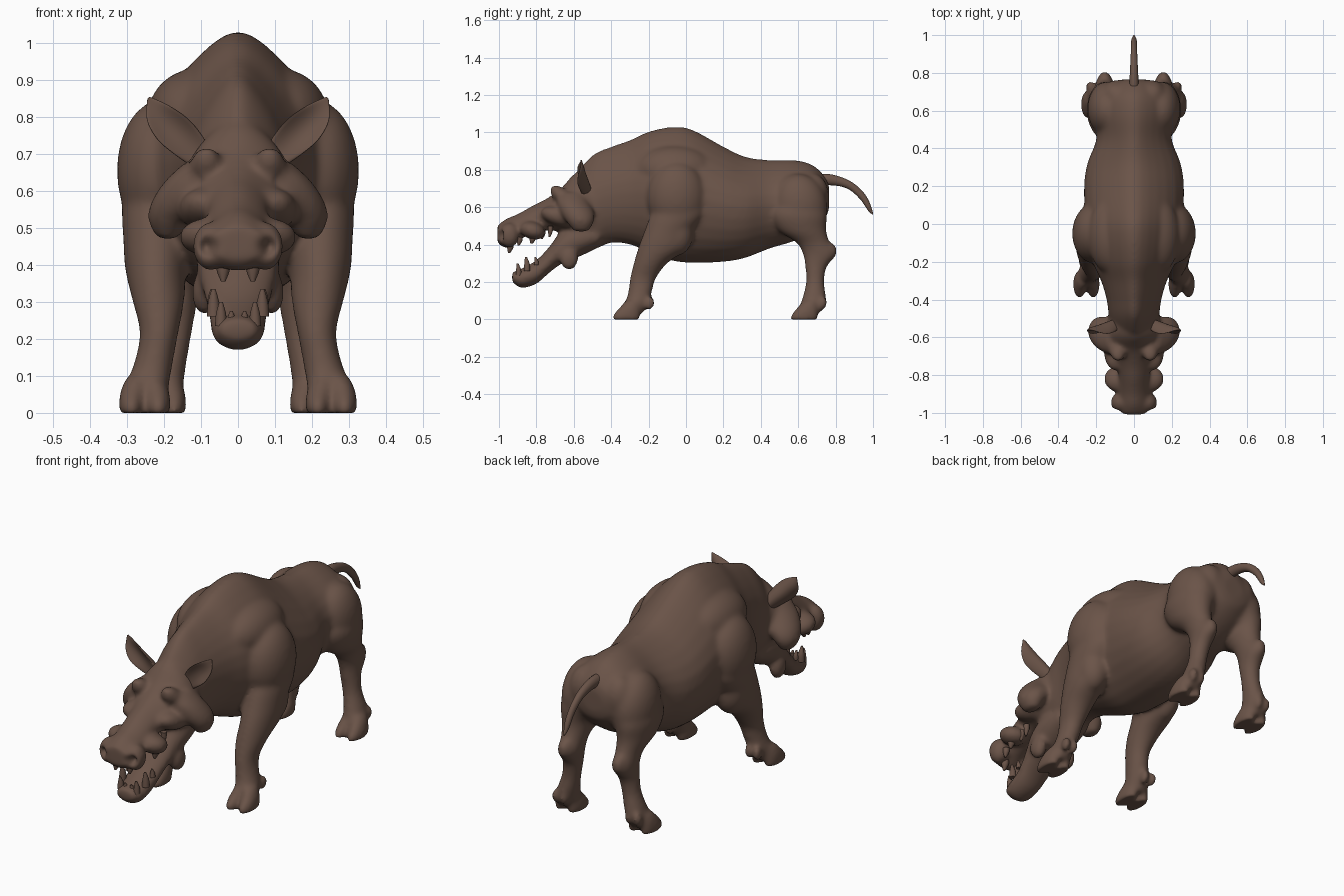
import bpy, bmesh, math
from mathutils import Vector, Matrix

cube = bpy.data.objects.get("Cube")
if cube:
    bpy.data.objects.remove(cube)

hide = bpy.data.materials.new("brown hide")
hide.use_nodes = True
COLOUR = (0.145, 0.088, 0.065, 1)
hide.diffuse_color = COLOUR
hide.node_tree.nodes["Principled BSDF"].inputs["Base Color"].default_value = COLOUR


def spline(rows, steps):
    """Catmull-Rom smoothing of a list of ring rows."""
    pts = [Vector(r) for r in rows]
    pts = [pts[0]] + pts + [pts[-1]]
    out = []
    for a, b, c, d in zip(pts, pts[1:], pts[2:], pts[3:]):
        for i in range(steps):
            t = i / steps
            out.append(b + 0.5 * t * (c - a + t * (2 * a - 5 * b + 4 * c - d
                                                   + t * (3 * (b - c) + d - a))))
    return out + [pts[-1]]


def loft(bm, rows, axis="z", side=1, ridge=0.0, sides=28, steps=5, matrix=None, cup=0.0):
    """Skin oval rings (x, y, z, half width, half depth) laid across an axis."""
    rings = []
    for x, y, z, rx, ro in spline(rows, steps):
        ring = []
        for i in range(sides):
            a = math.tau * i / sides
            c, s = math.cos(a), math.sin(a)
            dx = rx * c * (1 - ridge * max(0, s) ** 2)
            p = Vector((x + dx, y, z + ro * s)) if axis == "y" else \
                Vector((x + dx, y + ro * s - cup * dx * dx, z))
            if matrix:
                p = matrix @ p
            p.x *= side
            ring.append(bm.verts.new(p))
        rings.append(ring)
    faces = [bm.faces.new(rings[0]), bm.faces.new(rings[-1])]
    for r, q in zip(rings, rings[1:]):
        for i in range(sides):
            j = (i + 1) % sides
            faces.append(bm.faces.new((r[i], r[j], q[j], q[i])))
    bmesh.ops.recalc_face_normals(bm, faces=faces)


def profile(rows):
    """Turn (y, top, bottom, half width) into ring rows."""
    return [(0, y, (t + b) / 2, w, (t - b) / 2) for y, t, b, w in rows]


def blob(bm, centre, radii, side=1, tilt=0.0):
    c = Vector(centre)
    c.x *= side
    m = Matrix.Translation(c) @ Matrix.Rotation(tilt, 4, "X") @ Matrix.Diagonal((*radii, 1))
    bmesh.ops.create_uvsphere(bm, u_segments=24, v_segments=14, radius=1, matrix=m)


def finish(name, bm, voxel=0):
    mesh = bpy.data.meshes.new(name)
    bm.to_mesh(mesh)
    bm.free()
    ob = bpy.data.objects.new(name, mesh)
    bpy.context.collection.objects.link(ob)
    bpy.ops.object.select_all(action="DESELECT")
    ob.select_set(True)
    bpy.context.view_layer.objects.active = ob
    if voxel:
        rm = ob.modifiers.new("merge", "REMESH")
        rm.mode, rm.voxel_size = "VOXEL", voxel
        sm = ob.modifiers.new("soften", "SMOOTH")
        sm.factor, sm.iterations = 0.5, 26
        for m in (rm.name, sm.name):
            bpy.ops.object.modifier_apply(modifier=m)
    ob.data.materials.clear()
    ob.data.materials.append(hide)
    bpy.ops.object.shade_smooth_by_angle(angle=math.radians(60 if not voxel else 80))
    return ob


# Body: trunk, skull and lower jaw merged with the muscles and legs
body = bmesh.new()
loft(body, profile([
    (-.62, .75, .46, .09), (-.5, .88, .38, .13), (-.4, .925, .41, .145), (-.3, .96, .40, .175),
    (-.2, 1.005, .36, .22), (-.08, 1.03, .315, .25), (.03, 1.017, .303, .26),
    (.2, .925, .308, .265), (.32, .87, .33, .248), (.45, .853, .38, .2), (.58, .853, .42, .21),
    (.68, .825, .48, .19), (.75, .755, .55, .12), (.765, .71, .6, .06)]), "y", ridge=.42)
loft(body, profile([
    (-.45, .80, .42, .125), (-.58, .79, .43, .15), (-.67, .70, .47, .13), (-.75, .645, .475, .095),
    (-.82, .61, .46, .08), (-.9, .565, .42, .08), (-.96, .54, .38, .09),
    (-1.008, .505, .41, .078)]), "y", ridge=.32)
loft(body, profile([
    (-.93, .255, .2, .05), (-.88, .272, .168, .07), (-.8, .318, .19, .078),
    (-.73, .39, .25, .092), (-.66, .48, .3, .108), (-.56, .52, .34, .115), (-.46, .5, .39, .1)]),
    "y")

FORELEG = [
    (.19, -.03, .70, .06, .08), (.225, -.04, .58, .085, .14), (.222, -.10, .46, .088, .128),
    (.222, -.125, .38, .082, .132), (.215, -.19, .30, .07, .09), (.213, -.23, .22, .053, .07),
    (.225, -.245, .15, .052, .064), (.24, -.265, .09, .057, .061), (.25, -.29, .03, .057, .06)]
HINDLEG = [
    (.13, .60, .68, .05, .07), (.152, .60, .58, .095, .15), (.158, .62, .48, .08, .13),
    (.155, .68, .41, .058, .09), (.155, .714, .35, .052, .09), (.16, .695, .28, .047, .058),
    (.172, .69, .2, .045, .049), (.192, .685, .12, .051, .062), (.207, .655, .03, .056, .06)]
# Hanging bony cheek flange
CHEEK = [
    (.09, -.61, .68, .05, .07), (.12, -.605, .63, .075, .085), (.155, -.58, .57, .08, .09),
    (.185, -.565, .52, .058, .072), (.19, -.56, .47, .028, .04)]

for s in (1, -1):
    loft(body, FORELEG, side=s)
    loft(body, HINDLEG, side=s)
    loft(body, CHEEK, side=s)
    # shoulder, upper arm, haunch and rump muscles
    blob(body, (.21, -.05, .655), (.118, .16, .19), s)
    blob(body, (.115, -.06, .8), (.13, .21, .13), s)
    blob(body, (.225, -.05, .46), (.08, .09, .12), s)
    blob(body, (.14, .61, .61), (.107, .145, .17), s, .2)
    blob(body, (.095, .68, .67), (.08, .082, .11), s)
    # cheek arch, brow, snout bulge, nose pad and jaw knob
    blob(body, (.1, -.68, .55), (.06, .1, .05), s, -.3)
    blob(body, (.085, -.65, .645), (.05, .1, .045), s, -.75)
    blob(body, (.09, -.82, .475), (.07, .07, .048), s, -.3)
    blob(body, (.074, -.945, .45), (.05, .055, .067), s)
    blob(body, (.09, -.625, .325), (.036, .05, .062), s)
    # hock point
    blob(body, (.155, .765, .365), (.036, .044, .05), s)
    # cloven toes and dewclaws
    for x, y, back in ((.252, -.322, .13), (.21, .63, .1)):
        for toe in (-.036, .036):
            loft(body, [(x + toe, y, -.006, .034, .074), (x + toe, y + .003, .025, .035, .073),
                        (x + toe * .9, y + .018, .06, .034, .058),
                        (x + toe * .6, y + .035, .1, .028, .038)], side=s, sides=20)
            blob(body, (x + toe * .65, y + back, .085), (.022, .026, .038), s, -.2)
torso = finish("body", body, voxel=.009)

# Nostrils and eye sockets pressed into the merged skin
for v in torso.data.vertices:
    for centre, size, push in (((.078, -.99, .45), .022, (0, .045, 0)),
                               ((.12, -.71, .63), .018, (-.015, 0, 0))):
        p = Vector((abs(v.co.x), v.co.y, v.co.z))
        k = math.exp(-((p - Vector(centre)).length / size) ** 2)
        d = Vector(push) * k
        d.x = math.copysign(1, v.co.x) * d.x
        v.co += d
    v.co.z = max(v.co.z, 0)

# Tail
tail = bmesh.new()
loft(tail, [(0, .66, .735, .03, .035), (0, .76, .748, .024, .03), (0, .86, .725, .019, .024),
            (0, .93, .672, .016, .028), (0, .975, .61, .014, .03), (0, 1.0, .565, .003, .006)],
     "y", sides=16)
finish("tail", tail)

for s, label in ((1, "left"), (-1, "right")):
    # Cupped leaf-shaped ear
    ear = bmesh.new()
    place = (Matrix.Translation((.1, -.53, .69)) @ Matrix.Rotation(math.radians(40), 4, "Y")
             @ Matrix.Rotation(math.radians(8), 4, "X"))
    loft(ear, [(0, 0, -.02, .03, .028), (.004, 0, .06, .046, .02), (.01, 0, .12, .049, .013),
               (.013, 0, .175, .034, .009), (.005, 0, .217, .004, .003)],
         side=s, matrix=place, cup=14)
    finish(label + "_ear", ear)

    # Teeth: (x, y, root height, tip height, thickness)
    teeth = bmesh.new()
    for x, y, root, tip, r in (
            (.018, -.895, .235, .275, .013), (.046, -.895, .235, .3, .016),
            (.066, -.85, .26, .335, .018), (.07, -.8, .29, .335, .013),
            (.04, -.94, .41, .355, .02), (.075, -.89, .44, .395, .017),
            (.1, -.82, .45, .405, .02), (.08, -.765, .485, .43, .016),
            (.082, -.725, .5, .44, .015)):
        mid = (root + tip) / 2
        loft(teeth, [(x, y, root, r, r), (x, y, mid, r * .85, r * .85),
                     (x, y - .006, tip, r * .3, r * .3)], side=s, sides=10, steps=4)
    finish(label + "_teeth", teeth)
